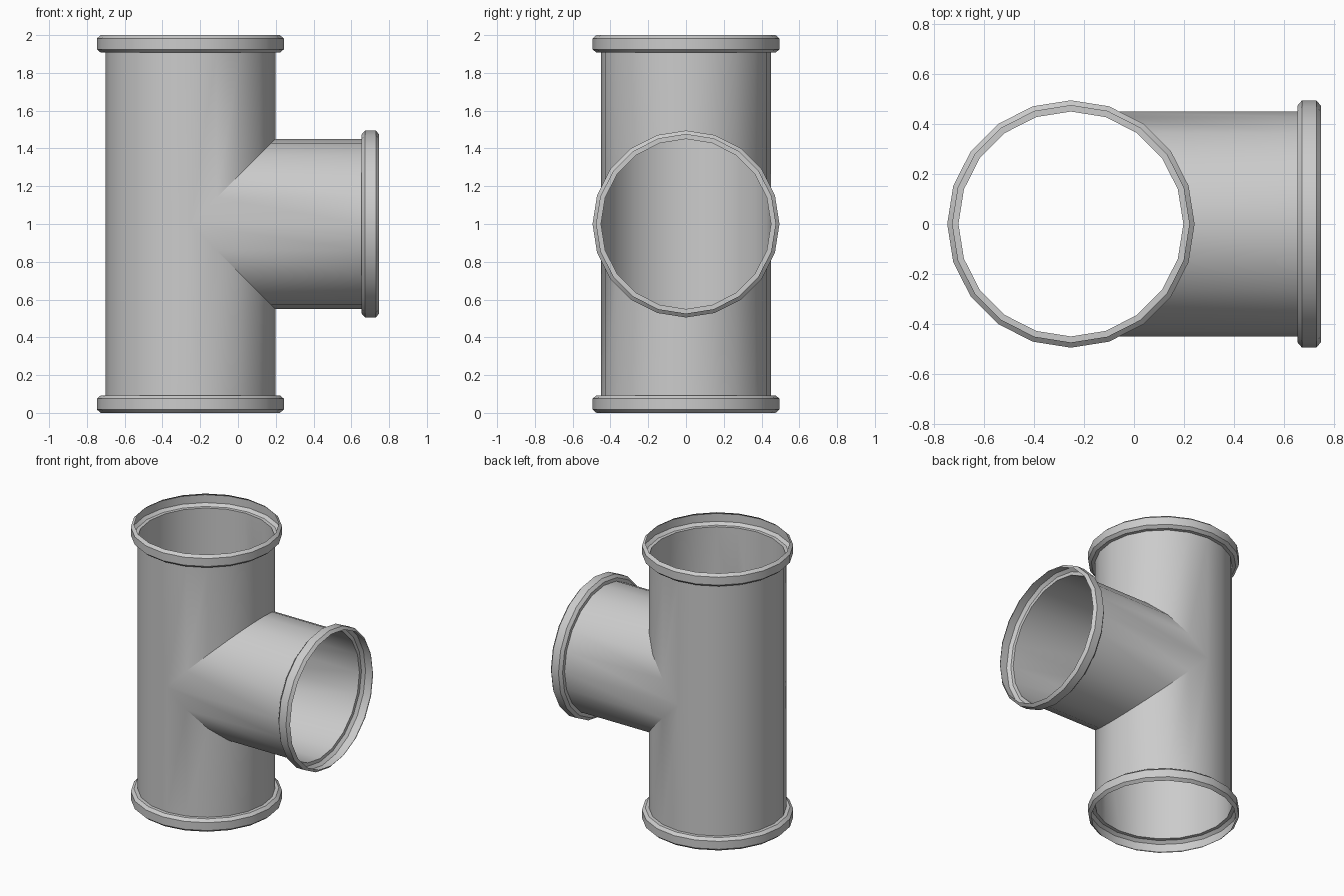
import bpy, bmesh, math
from mathutils import Vector

if "Cube" in bpy.data.objects:
    bpy.data.objects.remove(bpy.data.objects["Cube"])

SIDES, R, LIP = 20, 0.45, 0.495
CENTRE = Vector(((LIP - 1) / 2, 0, 1))
# open socket at each mouth: (radius, distance from the joint)
COLLAR = [(R, 0.907), (0.474, 0.907), (LIP, 0.925), (LIP, 0.982), (0.474, 1.0)]


def add_arm(bm, along, side, mitre):
    """One pipe arm, cut at the joint by mitre(offset), ending in a socket collar."""
    along, side = Vector(along), Vector(side)
    across = along.cross(side)
    rings = [[] for _ in range(len(COLLAR) + 1)]
    for i in range(SIDES):
        a = 2 * math.pi * i / SIDES
        out = side * math.cos(a) + across * math.sin(a)
        profile = [(R, mitre(R * math.cos(a)))] + COLLAR
        for ring, (r, d) in zip(rings, profile):
            ring.append(bm.verts.new(CENTRE + out * r + along * d))
    for lo, hi in zip(rings, rings[1:]):
        for i in range(SIDES):
            j = (i + 1) % SIDES
            bm.faces.new((lo[i], lo[j], hi[j], hi[i]))


bm = bmesh.new()
# upper and lower halves of the main pipe, cut on the branch side only
for z in (1, -1):
    add_arm(bm, (0, 0, z), (1, 0, 0), lambda c: max(0, c))
# side branch, cut to a V on both sides
add_arm(bm, (1, 0, 0), (0, 0, 1), abs)
bmesh.ops.remove_doubles(bm, verts=bm.verts[:], dist=0.0005)

mesh = bpy.data.meshes.new("pipe_tee")
bm.to_mesh(mesh)
bm.free()
tee = bpy.data.objects.new("pipe_tee", mesh)
bpy.context.collection.objects.link(tee)
bpy.context.view_layer.objects.active = tee
tee.select_set(True)
bpy.ops.object.shade_smooth_by_angle(angle=math.radians(30))
